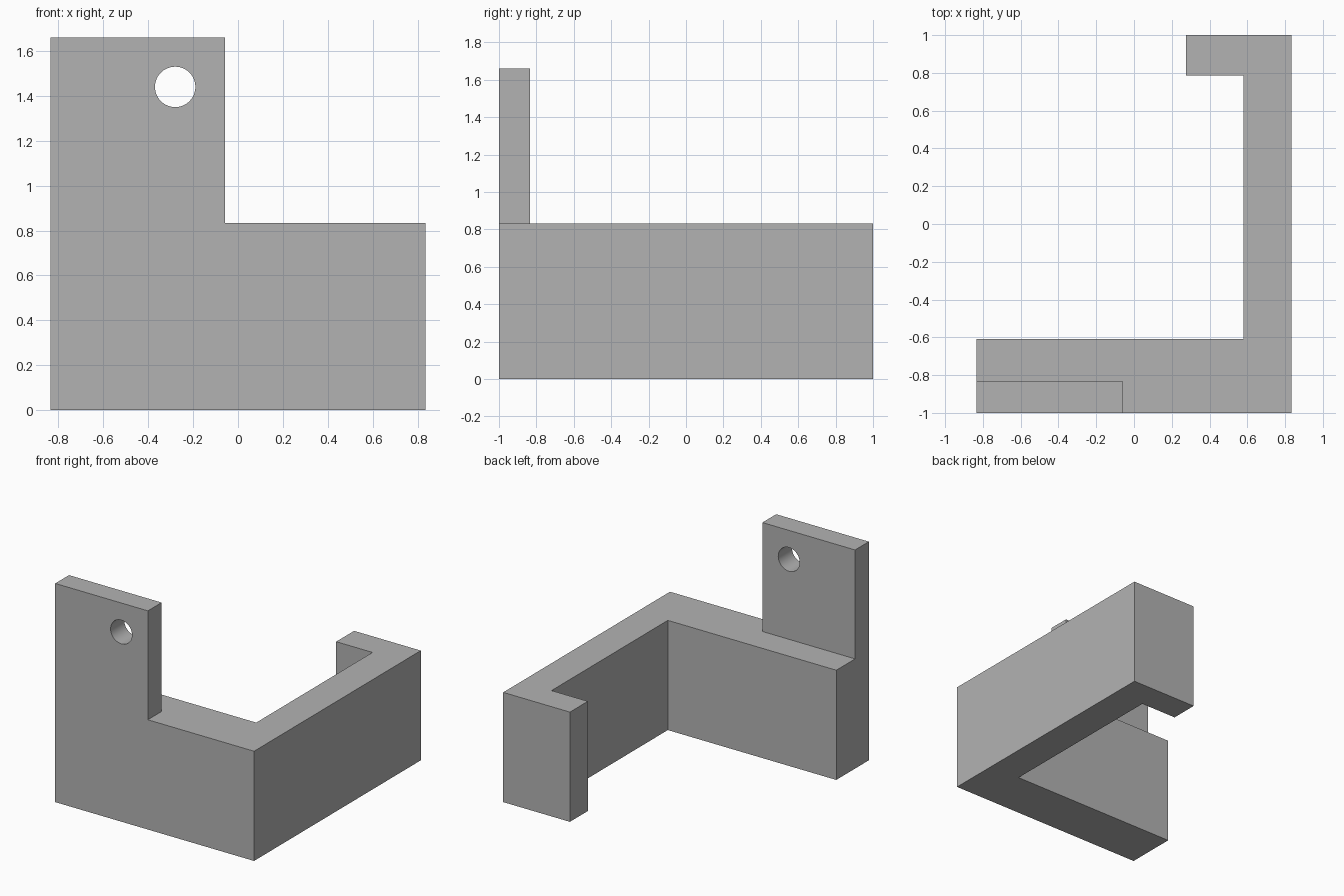
import bpy
import bmesh
from mathutils import Matrix, Vector

cube = bpy.data.objects.get("Cube")
if cube:
    bpy.data.objects.remove(cube, do_unlink=True)

grey = bpy.data.materials.new("plain grey")
grey.use_nodes = True
GREY = (0.45, 0.45, 0.45, 1)
grey.diffuse_color = GREY
grey.node_tree.nodes["Principled BSDF"].inputs["Base Color"].default_value = GREY


def add_object(name, bm):
    bmesh.ops.recalc_face_normals(bm, faces=bm.faces)
    mesh = bpy.data.meshes.new(name)
    bm.to_mesh(mesh)
    bm.free()
    mesh.materials.append(grey)
    obj = bpy.data.objects.new(name, mesh)
    bpy.context.collection.objects.link(obj)
    return obj


def prism(name, outline, bottom, top):
    bm = bmesh.new()
    base = bm.faces.new([bm.verts.new((x, y, bottom)) for x, y in outline])
    out = bmesh.ops.extrude_face_region(bm, geom=[base], use_keep_orig=True)
    moved = [v for v in out["geom"] if isinstance(v, bmesh.types.BMVert)]
    bmesh.ops.translate(bm, verts=moved, vec=Vector((0, 0, top - bottom)))
    return add_object(name, bm)


def combine(target, tool, operation):
    mod = target.modifiers.new(operation.lower(), "BOOLEAN")
    mod.operation = operation
    mod.solver = "EXACT"
    mod.object = tool
    bpy.context.view_layer.objects.active = target
    bpy.ops.object.modifier_apply(modifier=mod.name)
    bpy.data.objects.remove(tool, do_unlink=True)


# Hooked wall: long front arm, side wall and short back lip
bracket = prism("bracket", [
    (-0.835, -1), (0.835, -1), (0.835, 1), (0.275, 1),
    (0.275, 0.785), (0.58, 0.785), (0.58, -0.61), (-0.835, -0.61),
], 0, 0.833)

# Upright mounting tab flush with the front
tab = prism("mounting_tab", [
    (-0.835, -1), (-0.057, -1), (-0.057, -0.835), (-0.835, -0.835),
], 0.4, 1.66)
combine(bracket, tab, "UNION")

# Round hole through the tab
bm = bmesh.new()
bmesh.ops.create_cone(bm, cap_ends=True, segments=64, radius1=0.09, radius2=0.09,
                      depth=0.6, matrix=Matrix.Translation((-0.28, -0.92, 1.44))
                      @ Matrix.Rotation(1.5708, 4, "X"))
combine(bracket, add_object("hole_cutter", bm), "DIFFERENCE")

# Smooth hole wall, crisp outer edges
bpy.ops.object.select_all(action="DESELECT")
bracket.select_set(True)
bpy.context.view_layer.objects.active = bracket
bpy.ops.object.shade_smooth_by_angle()
